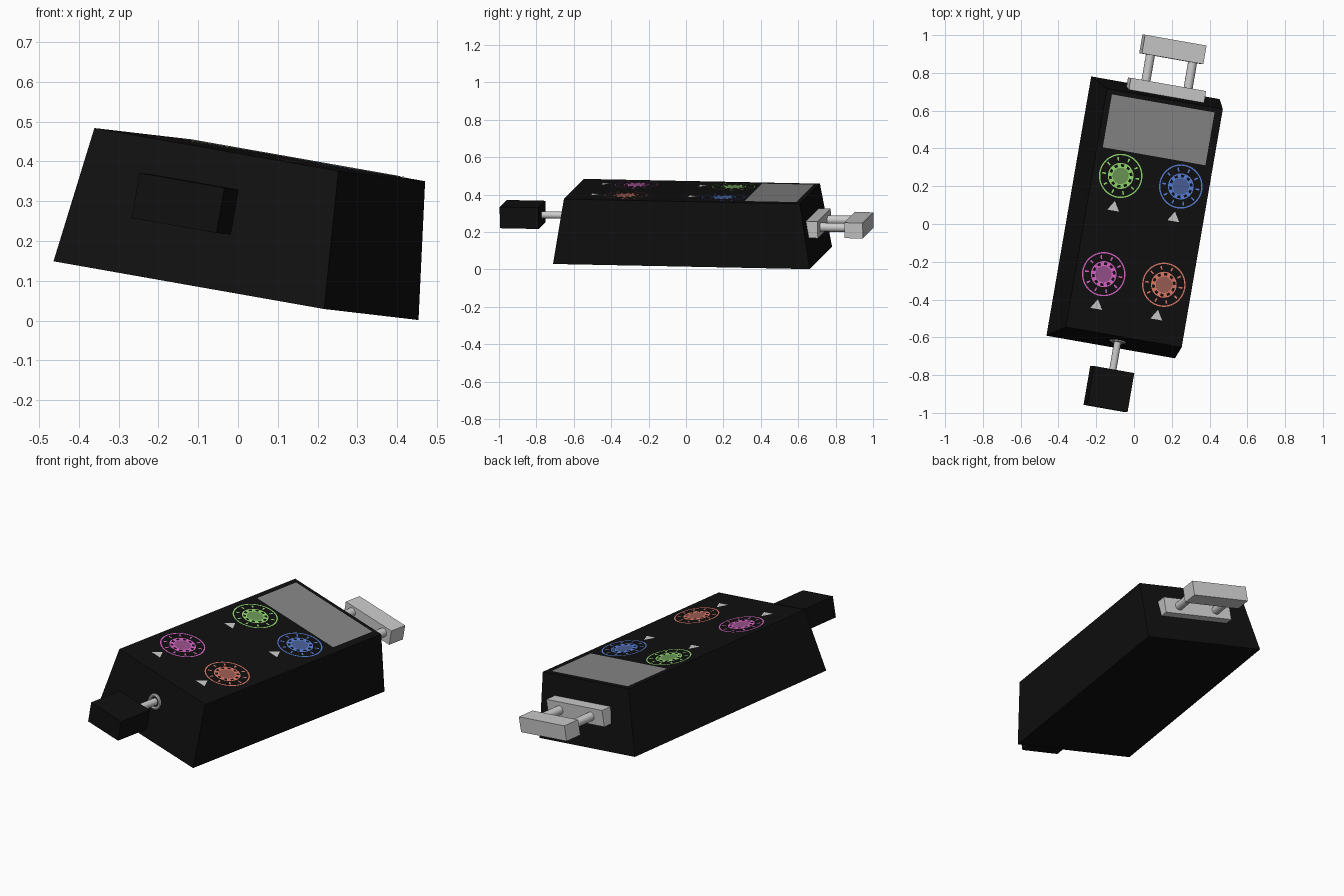
import bpy, bmesh, math
from mathutils import Matrix, Vector

if "Cube" in bpy.data.objects:
    bpy.data.objects.remove(bpy.data.objects["Cube"])

# Tilted local frame of the device: x across, y along, z up through the body
X = Vector((0.970, -0.171, -0.171)).normalized()
Y = Vector((0.1795, 0.9835, -0.0215))
Y = (Y - X * X.dot(Y)).normalized()
Z = X.cross(Y)
FRAME = Matrix.Translation((-0.005, 0.035, 0.075)) @ Matrix((X, Y, Z)).transposed().to_4x4()

H = 0.347            # body height
BX, BY = 0.3505, 0.6965   # half size of the bottom
TX, TY = 0.316, 0.640     # half size of the top
SLOPE = math.atan2(BY - TY, H)


def material(name, rgb):
    m = bpy.data.materials.new(name)
    m.diffuse_color = (*rgb, 1)
    m.use_nodes = True
    m.node_tree.nodes["Principled BSDF"].inputs["Base Color"].default_value = m.diffuse_color
    return m


def finish(name, bm, mat=None, smooth=False):
    bm.transform(FRAME)
    me = bpy.data.meshes.new(name)
    bm.to_mesh(me)
    bm.free()
    if mat:
        me.materials.append(mat)
    ob = bpy.data.objects.new(name, me)
    bpy.context.collection.objects.link(ob)
    if smooth:
        bpy.ops.object.select_all(action='DESELECT')
        ob.select_set(True)
        bpy.context.view_layer.objects.active = ob
        bpy.ops.object.shade_smooth_by_angle(angle=math.radians(40))
    return ob


def box(name, centre, size, mat=None):
    bm = bmesh.new()
    bmesh.ops.create_cube(bm, size=1,
                          matrix=Matrix.Translation(centre) @ Matrix.Diagonal((*size, 1)))
    return finish(name, bm, mat)


def rod(name, x, z, y0, y1, r):
    bm = bmesh.new()
    m = Matrix.Translation((x, (y0 + y1) / 2, z)) @ Matrix.Rotation(math.pi / 2, 4, 'X')
    bmesh.ops.create_cone(bm, cap_ends=True, segments=24, radius1=r, radius2=r,
                          depth=abs(y1 - y0), matrix=m)
    return finish(name, bm, None, True)


def add_sector(bm, cx, cy, z, r0, r1, a0, a1, steps):
    """Flat ring sector lying on the top face."""
    prev = None
    for i in range(steps + 1):
        a = a0 + (a1 - a0) * i / steps
        c, s = math.cos(a), math.sin(a)
        cur = [bm.verts.new((cx + r * c, cy + r * s, z)) for r in (r0, r1)]
        if prev:
            bm.faces.new((prev[0], prev[1], cur[1], cur[0]))
        prev = cur


def flat(name, pts, z, mat=None):
    bm = bmesh.new()
    bm.faces.new([bm.verts.new((x, y, z)) for x, y in pts])
    return finish(name, bm, mat)


black = material("black_casing", (0.005, 0.005, 0.005))
screen_grey = material("screen_grey", (0.24, 0.24, 0.24))

# Tapered body
bm = bmesh.new()
bmesh.ops.create_cube(bm, size=2)
for v in bm.verts:
    top = v.co.z > 0
    v.co = (v.co.x * (TX if top else BX), v.co.y * (TY if top else BY), H if top else 0)
finish("body", bm, black)

# Display panel
flat("display", [(-0.285, 0.331), (0.275, 0.331), (0.275, 0.615), (-0.285, 0.615)],
     H + 0.002, screen_grey)

# Four dials with a pointer below each
TAU = 2 * math.pi
dials = [("magenta", -1, -0.33, (0.72, 0.13, 0.58)), ("orange", 1, -0.33, (0.75, 0.20, 0.14)),
         ("green", -1, 0.198, (0.30, 0.72, 0.16)), ("blue", 1, 0.198, (0.10, 0.22, 0.72))]
for label, side, cy, rgb in dials:
    cx = side * 0.164
    z = H + 0.002
    mat = material(label, rgb)
    dark = material(label + "_dark", [c * 0.4 + 0.03 for c in rgb])
    bm = bmesh.new()
    add_sector(bm, cx, cy, z, 0.110, 0.117, 0, TAU, 48)
    add_sector(bm, cx, cy, z, 0.063, 0.069, 0, TAU, 48)
    add_sector(bm, cx, cy, z, 0.043, 0.049, 0, TAU, 48)
    for i in range(10):          # scale marks and finger-hole bridges
        a = TAU * i / 10
        add_sector(bm, cx, cy, z, 0.081, 0.101, a - 0.045, a + 0.045, 2)
        add_sector(bm, cx, cy, z, 0.049, 0.063, a - 0.16, a + 0.16, 3)
    finish(label + "_dial", bm, mat)
    flat(label + "_dial_centre", [(cx + 0.043 * math.cos(TAU * i / 32),
                                   cy + 0.043 * math.sin(TAU * i / 32)) for i in range(32)],
         z, dark)
    px, py = cx - 0.008, cy - 0.162
    flat(label + "_pointer", [(px - 0.032, py - 0.026), (px + 0.032, py - 0.026),
                              (px, py + 0.026)], z)

# Rear handle: mounting plate, two rods and grip
HX, HZ = 0.025, 0.192
box("handle_plate", (HX, 0.681, HZ), (0.41, 0.08, 0.09))
for s, side in ((-1, "left"), (1, "right")):
    rod("handle_rod_" + side, HX + s * 0.115, HZ, 0.71, 0.88, 0.024)
box("handle_grip", (HX, 0.909, 0.186), (0.335, 0.10, 0.084))

# Front plunger: collar, shaft and block
PZ = 0.203
bm = bmesh.new()
collar = Matrix.Translation((-0.003, -0.664, PZ)) @ Matrix.Rotation(math.pi / 2 - SLOPE, 4, 'X')
rings = []
for i in range(32):
    a = TAU * i / 32
    rings.append([bm.verts.new(collar @ Vector(((0.034 + 0.009 * math.cos(b)) * math.cos(a),
                                                (0.034 + 0.009 * math.cos(b)) * math.sin(a),
                                                0.009 * math.sin(b))))
                  for b in (TAU * j / 8 for j in range(8))])
for i in range(32):
    p, q = rings[i], rings[(i + 1) % 32]
    for j in range(8):
        k = (j + 1) % 8
        bm.faces.new((p[j], q[j], q[k], p[k]))
finish("plunger_collar", bm, None, True)
rod("plunger_shaft", -0.003, PZ, -0.64, -0.84, 0.019)
box("plunger_block", (-0.006, -0.921, 0.202), (0.22, 0.21, 0.115), black)
